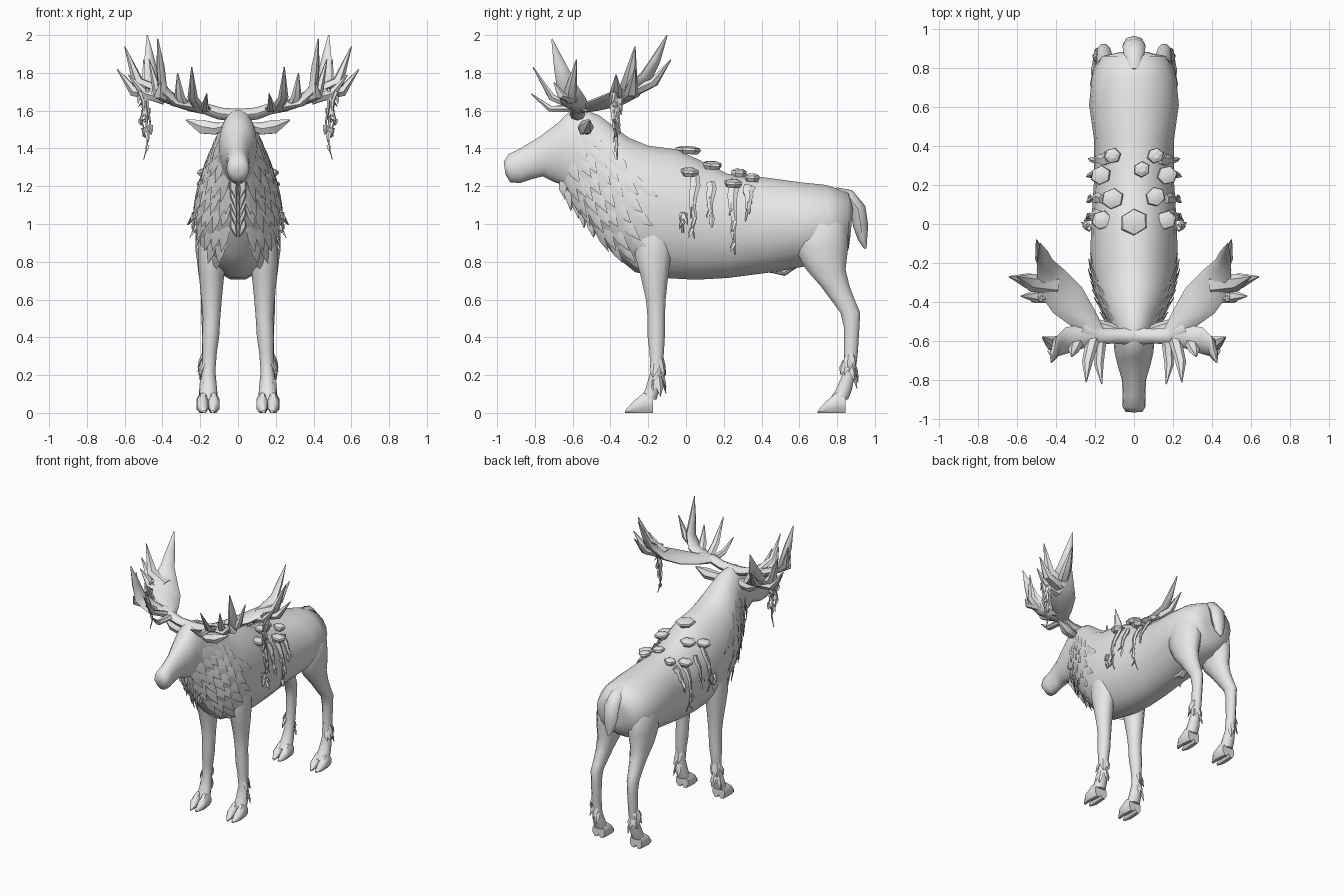
import bpy, bmesh, math, random
from mathutils import Vector as V

random.seed(4)
grey = bpy.data.materials.new("plain grey")
grey.diffuse_color = (0.8, 0.8, 0.8, 1)


def ring(c, a, b, n, off=0.0):
    c, a, b = V(c), V(a), V(b)
    return [c + a * math.cos(2 * math.pi * (i + off) / n) + b * math.sin(2 * math.pi * (i + off) / n) for i in range(n)]


def loft(bm, rings):
    rows = [[bm.verts.new(p) for p in r] for r in rings]
    n = len(rows[0])
    for r, s in zip(rows, rows[1:]):
        for i in range(n):
            bm.faces.new((r[i], r[(i + 1) % n], s[(i + 1) % n], s[i]))
    bm.faces.new(rows[0])
    bm.faces.new(rows[-1])


def tube(bm, pts, radii, n=6, side=None):
    """Tapered tube; radii are (along side, across side)."""
    pts = [V(p) for p in pts]
    if side is None:
        side = (pts[-1] - pts[0]).cross(V((0.05, 0.02, 1)))
    side = V(side)
    rings = []
    for i, p in enumerate(pts):
        t = (pts[min(i + 1, len(pts) - 1)] - pts[max(i - 1, 0)]).normalized()
        a = (side - t * side.dot(t)).normalized()
        rings.append(ring(p, a * radii[i][0], t.cross(a) * radii[i][1], n))
    loft(bm, rings)


def finish(bm, name, mirror=True, angle=40):
    bmesh.ops.recalc_face_normals(bm, faces=bm.faces)
    me = bpy.data.meshes.new(name)
    bm.to_mesh(me)
    bm.free()
    me.materials.append(grey)
    for p in me.polygons:
        p.use_smooth = True
    me.set_sharp_from_angle(angle=math.radians(angle))
    ob = bpy.data.objects.new(name, me)
    bpy.context.collection.objects.link(ob)
    if mirror:
        ob.modifiers.new("mirror", 'MIRROR').use_mirror_merge = False
    return ob


# Body, neck and head: top point (y, z), bottom point (y, z), half width
SEC = [(.885, 1.10, .87, .93, .08), (.86, 1.17, .86, .86, .165), (.74, 1.21, .78, .80, .215),
       (.60, 1.225, .62, .77, .23), (.42, 1.25, .45, .74, .205), (.22, 1.27, .22, .71, .205),
       (.08, 1.34, .05, .70, .215), (-.05, 1.40, -.13, .71, .222), (-.2, 1.42, -.27, .74, .222),
       (-.3, 1.46, -.38, .83, .205), (-.38, 1.52, -.48, .95, .17), (-.46, 1.58, -.57, 1.08, .13),
       (-.53, 1.605, -.64, 1.2, .105), (-.61, 1.605, -.70, 1.22, .10), (-.68, 1.535, -.76, 1.25, .085),
       (-.78, 1.46, -.82, 1.235, .062), (-.88, 1.40, -.88, 1.215, .058), (-.94, 1.37, -.93, 1.22, .06),
       (-.965, 1.33, -.955, 1.26, .045)]


def section(t):
    i = min(int(t), len(SEC) - 2)
    return [p + (q - p) * (t - i) for p, q in zip(SEC[i], SEC[i + 1])]


def frame(s):
    return V((0, (s[0] + s[2]) / 2, (s[1] + s[3]) / 2)), V((s[4], 0, 0)), V((0, (s[0] - s[2]) / 2, (s[1] - s[3]) / 2))


def skin(t, deg):
    c, a, b = frame(section(t))
    return c + a * math.cos(math.radians(deg)) + b * math.sin(math.radians(deg))


def flank_x(y, z):
    t = next(i + (SEC[i][0] - y) / (SEC[i][0] - SEC[i + 1][0]) for i in range(len(SEC) - 1) if SEC[i + 1][0] <= y)
    s = section(t)
    k = (z - (s[1] + s[3]) / 2) / ((s[1] - s[3]) / 2)
    return s[4] * math.sqrt(max(0.03, 1 - k * k))


bm = bmesh.new()
loft(bm, [ring(*frame(s), 18) for s in SEC])
finish(bm, "body_and_head", False, 60)

# Small bump under the belly
bm = bmesh.new()
tube(bm, [(0, .36, .765), (0, .46, .76), (0, .52, .745), (0, .6, .79)], [(.03, .01), (.04, .02), (.03, .02), (.02, .01)], 8, (1, 0, 0))
finish(bm, "belly_bump", False)

# Tail
bm = bmesh.new()
tube(bm, [(0, .79, 1.165), (0, .86, 1.15), (0, .91, 1.08), (0, .925, .99), (0, .935, .92), (0, .95, .87)],
     [(.04, .03), (.05, .035), (.06, .042), (.055, .04), (.04, .025), (.006, .006)], 8, (1, 0, 0))
finish(bm, "tail", False, 60)

# Legs: x centre, half width, front y, back y, z
FRONT = [(.12, .04, -.27, -.1, 1.12), (.133, .07, -.28, -.06, .98), (.138, .075, -.275, -.075, .83), (.14, .067, -.245, -.09, .73),
         (.14, .054, -.215, -.105, .6), (.14, .046, -.205, -.11, .5), (.145, .045, -.205, -.11, .4), (.15, .038, -.195, -.115, .32),
         (.155, .035, -.19, -.125, .22), (.157, .046, -.215, -.135, .13), (.157, .05, -.245, -.155, .07)]
HIND = [(.09, .05, .66, .80, 1.13), (.122, .10, .57, .86, 1.0), (.135, .09, .57, .865, .87), (.14, .072, .63, .85, .76),
        (.145, .055, .71, .87, .67), (.15, .045, .77, .9, .59), (.155, .04, .815, .925, .53), (.155, .036, .835, .92, .45),
        (.157, .034, .835, .91, .3), (.16, .036, .825, .895, .2), (.16, .045, .79, .88, .12), (.16, .05, .755, .86, .07)]
for name, prof, heel in (("front", FRONT, -.175), ("hind", HIND, .845)):
    bm = bmesh.new()
    loft(bm, [ring((x, (f + b) / 2, z), (w, 0, 0), (0, (b - f) / 2, 0), 10) for x, w, f, b, z in prof])
    finish(bm, name + "_legs", True, 60)
    # Cloven hooves
    bm = bmesh.new()
    for s in (-1, 1):
        loft(bm, [ring((prof[-1][0] + s * dx, heel - d, h / 2), (w, 0, 0), (0, 0, h / 2 / .924), 8, .5)
                  for d, h, w, dx in ((0, .09, .028, .024), (.05, .105, .034, .028), (.1, .065, .03, .031), (.148, .012, .01, .022))])
    finish(bm, name + "_hooves")
    # Shaggy ankle fur
    bm = bmesh.new()
    for k in range(11):
        ang = math.radians(random.uniform(-60, 120))
        z = random.uniform(.18, .33)
        d = V((math.cos(ang), math.sin(ang), 0))
        y = sum(prof[-3][2:4]) / 2
        base = V((prof[-3][0], y, z)) + d * .026
        ln = random.uniform(.06, .11)
        tube(bm, [base, base + d * .016 + V((0, 0, -ln * .5)), base + d * .026 + V((0, 0, -ln))],
             [(.018, .01), (.022, .008), (.002, .002)], 4)
    finish(bm, name + "_ankle_fur", True, 25)

# Ears
bm = bmesh.new()
tube(bm, [(.07, -.55, 1.52), (.12, -.54, 1.505), (.19, -.525, 1.515), (.275, -.51, 1.55)],
     [(.02, .02), (.034, .036), (.038, .042), (.004, .004)], 6, (0, 1, 0))
finish(bm, "ears")

# Antlers: beam, rear palm, front palm
bm = bmesh.new()
tube(bm, [(0, -.575, 1.575), (.1, -.575, 1.585), (.17, -.575, 1.61), (.26, -.53, 1.625)],
     [(.045, .035), (.038, .032), (.042, .03), (.06, .028)], 8, (0, 1, 0))
tube(bm, [(.17, -.57, 1.61), (.25, -.49, 1.625), (.34, -.39, 1.655), (.42, -.295, 1.70), (.458, -.21, 1.78), (.468, -.16, 1.87), (.48, -.10, 2.0)],
     [(.03, .026), (.07, .026), (.10, .028), (.09, .027), (.05, .024), (.034, .02), (.003, .003)], 8, (.8, -.6, .15))
tube(bm, [(.17, -.57, 1.61), (.26, -.575, 1.625), (.34, -.595, 1.65), (.40, -.63, 1.72), (.41, -.665, 1.83), (.425, -.71, 1.98)],
     [(.03, .026), (.06, .026), (.068, .027), (.055, .025), (.035, .022), (.003, .003)], 8, (.15, -1, 0))
# Tines: base, bend, tip, radius
TINES = [((.21, -.59, 1.62), (.24, -.71, 1.67), (.245, -.81, 1.83), .034), ((.17, -.59, 1.61), (.18, -.72, 1.61), (.165, -.82, 1.69), .03),
         ((.36, -.61, 1.66), (.43, -.61, 1.71), (.47, -.58, 1.87), .042), ((.36, -.61, 1.66), (.42, -.66, 1.68), (.41, -.70, 1.75), .034),
         ((.29, -.60, 1.63), (.31, -.65, 1.68), (.32, -.68, 1.80), .034), ((.40, -.31, 1.69), (.53, -.30, 1.75), (.60, -.27, 1.94), .055),
         ((.42, -.32, 1.68), (.55, -.29, 1.70), (.64, -.27, 1.82), .048), ((.39, -.36, 1.66), (.50, -.37, 1.69), (.58, -.37, 1.79), .045),
         ((.43, -.26, 1.71), (.475, -.17, 1.75), (.50, -.08, 1.87), .042)]
for a, b, c, r in TINES:
    tube(bm, [a, b, c], [(r, r * .7), (r * .8, r * .6), (.003, .003)], 6)
finish(bm, "antlers", True, 45)


def drape(bm, path, r, barbs, out):
    """Hanging ragged strand with side barbs."""
    n = len(path)
    tube(bm, path, [(r * (1 - .9 * i / (n - 1)) * random.uniform(.7, 1.1), r * .4 * (1 - .8 * i / (n - 1))) for i in range(n)], 5, (.1, 1, 0))
    for k in range(barbs):
        p = V(path[int(k * (n - 1) / barbs)])
        d = V((random.uniform(-.3, 1) * out, random.uniform(-.022, .022), -random.uniform(.03, .07)))
        tube(bm, [p, p + d * .6, p + d], [(.014, .006), (.011, .005), (.001, .001)], 4)


# Moss hanging from the antlers
bm = bmesh.new()
for x, y, z0, z1 in ((.49, -.37, 1.72, 1.34), (.51, -.38, 1.70, 1.46), (.47, -.36, 1.70, 1.48)):
    drape(bm, [(x + random.uniform(-.012, .012), y + random.uniform(-.006, .006), z0 + (z1 - z0) * i / 5) for i in range(6)], .03, 6, .03)
finish(bm, "antler_moss", True, 25)

# Moss draped on the flanks
bm = bmesh.new()
for y, z0, z1 in ((.04, 1.26, .92), (.13, 1.22, 1.0), (.25, 1.2, .84), (.33, 1.2, 1.04), (-.02, 1.06, 1.0)):
    path = []
    for i in range(7):
        z = z0 + (z1 - z0) * i / 6
        yy = y + random.uniform(-.008, .008)
        path.append((flank_x(yy, z) + .012, yy, z))
    drape(bm, path, .034, 7, .04)
finish(bm, "flank_moss", True, 25)

# Shelf fungi on the back: x, y, z, radius, outward lean
bm = bmesh.new()
for x, y, z, r in ((0, .01, 1.39, .075), (.11, .14, 1.31, .055), (-.11, .13, 1.31, .06), (.04, .28, 1.27, .045),
                   (.165, .02, 1.275, .055), (-.165, .02, 1.275, .055), (.17, .25, 1.215, .055), (-.17, .25, 1.215, .055),
                   (.11, .35, 1.245, .045), (-.11, .35, 1.245, .045)):
    lean = V((x * .8, .05, 1)).normalized()
    p = V((x, y, z))
    tube(bm, [p - lean * .02, p, p + lean * .012, p + lean * .022],
         [(r * .7, r * .7), (r, r * .9), (r * .9, r * .85), (r * .4, r * .4)], 6, (1, random.uniform(.2, 1), 0))
finish(bm, "shelf_fungi", False, 25)

# Sparse flat fur tufts on neck and shoulders
bm = bmesh.new()
for k in range(10):
    for deg in (-62, -36, -10, 14):
        t = 8.4 + .42 * k
        dg = deg + (12 if k % 2 else 0) + random.uniform(-5, 5)
        p, q = skin(t, dg), skin(t - .8, dg)
        nrm = V((math.cos(math.radians(dg)), -.3, .5 * math.sin(math.radians(dg)))).normalized()
        tip = p + (q - p).normalized() * random.uniform(.09, .13) + nrm * .012 + V((0, 0, -.03))
        tube(bm, [p - nrm * .008, p.lerp(tip, .5) - nrm * .001, tip],
             [(.03, .003), (.028, .005), (.002, .002)], 4, (q - p).cross(nrm))
# Longer beard locks under the throat
for y, z, ln in ((-.66, 1.22, .09), (-.63, 1.2, .13), (-.59, 1.14, .11), (-.56, 1.1, .12), (-.51, 1.02, .09)):
    tube(bm, [(.02, y + .03, z + .03), (.025, y + .015, z - ln * .4), (.008, y + .02, z - ln)],
         [(.045, .03), (.035, .02), (.002, .002)], 5, (0, 1, 0))
finish(bm, "neck_fur", True, 35)
